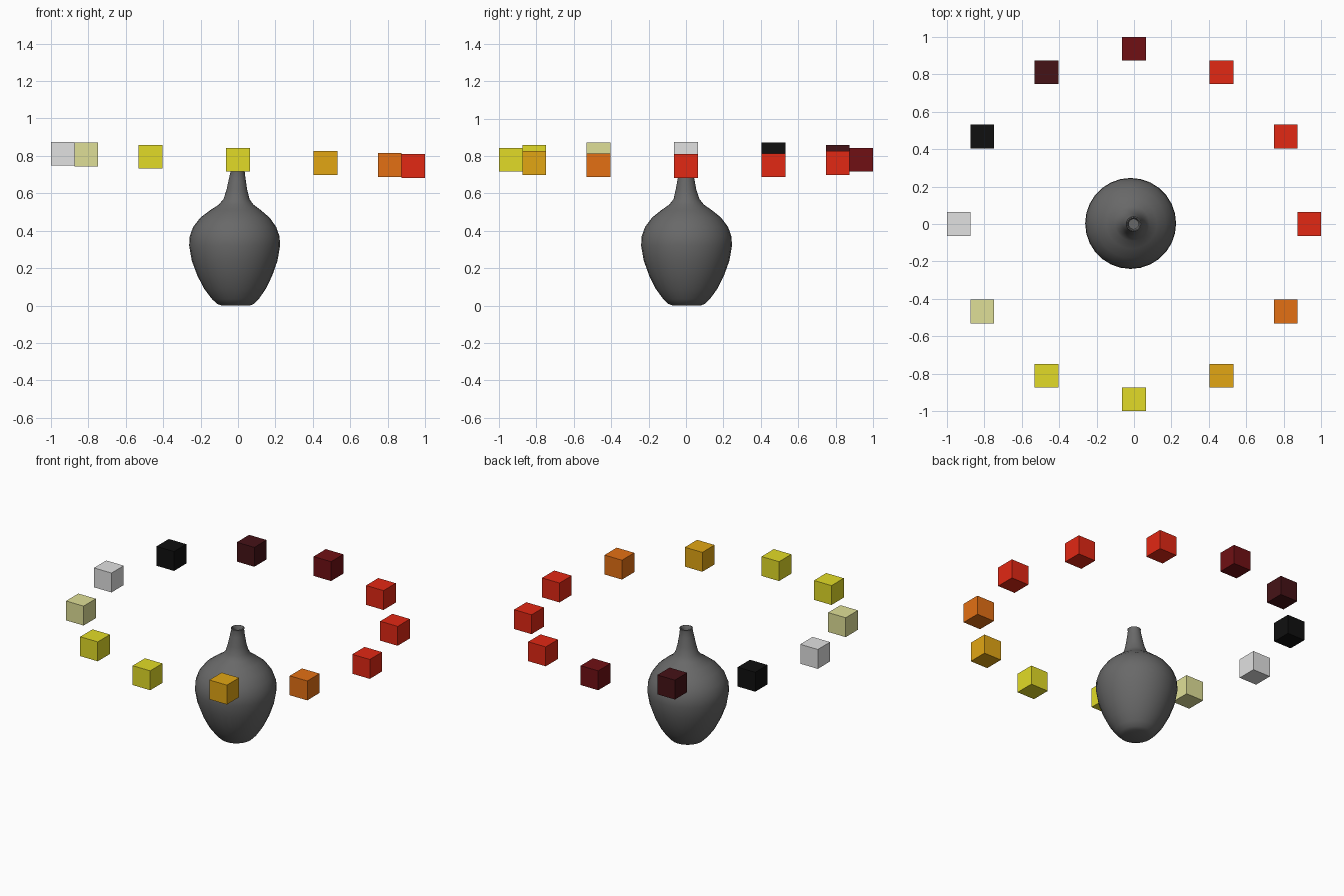
import bpy
import bmesh
from math import sin, cos, radians, tau, pi

cube = bpy.data.objects.get("Cube")
if cube:
    bpy.data.objects.remove(cube, do_unlink=True)


def material(name, r, g, b):
    m = bpy.data.materials.new(name)
    m.use_nodes = True
    m.diffuse_color = (r, g, b, 1)
    bsdf = next(n for n in m.node_tree.nodes if n.type == 'BSDF_PRINCIPLED')
    bsdf.inputs["Base Color"].default_value = (r, g, b, 1)
    return m


def finish(name, bm, mat):
    bmesh.ops.recalc_face_normals(bm, faces=bm.faces)
    mesh = bpy.data.meshes.new(name)
    bm.to_mesh(mesh)
    bm.free()
    mesh.materials.append(mat)
    obj = bpy.data.objects.new(name, mesh)
    bpy.context.collection.objects.link(obj)
    return obj


grey = material("vase grey", 0.14, 0.14, 0.14)
red = material("red", 0.76, 0.021, 0.007)
dark_red = material("dark red", 0.16, 0.005, 0.007)
maroon = material("maroon", 0.06, 0.006, 0.008)
black = material("black", 0.005, 0.005, 0.005)
silver = material("light grey", 0.75, 0.75, 0.75)
khaki = material("khaki", 0.74, 0.74, 0.31)
yellow = material("yellow", 0.76, 0.71, 0.02)
amber = material("amber", 0.76, 0.38, 0.007)
orange = material("orange", 0.77, 0.16, 0.007)

# Vase: stacked rings (radius, height, sideways lean), up the outside and down the inside
profile = [
    (0.075, 0.0, -0.012), (0.10, 0.01, -0.013), (0.125, 0.035, -0.014),
    (0.165, 0.09, -0.016), (0.20, 0.16, -0.017), (0.229, 0.24, -0.018),
    (0.243, 0.32, -0.018), (0.240, 0.37, -0.018), (0.222, 0.42, -0.018),
    (0.185, 0.47, -0.016), (0.135, 0.51, -0.013), (0.092, 0.54, -0.010),
    (0.069, 0.57, -0.008), (0.055, 0.62, -0.006), (0.044, 0.68, -0.004),
    (0.038, 0.715, -0.002), (0.040, 0.726, -0.001), (0.034, 0.728, -0.001),
    (0.026, 0.715, -0.002), (0.028, 0.66, -0.004), (0.04, 0.58, -0.008),
]
SIDES = 28
bm = bmesh.new()
rings = []
for r, z, lean in profile:
    rings.append([bm.verts.new((lean + r * cos(tau * i / SIDES),
                                0.003 * (z < 0.6) + r * sin(tau * i / SIDES), z))
                  for i in range(SIDES)])
for low, high in zip(rings, rings[1:]):
    for i in range(SIDES):
        j = (i + 1) % SIDES
        bm.faces.new((low[i], low[j], high[j], high[i]))
bm.faces.new(rings[0])
bm.faces.new(rings[-1])
vase = finish("vase", bm, grey)
bpy.context.view_layer.objects.active = vase
vase.select_set(True)
bpy.ops.object.shade_smooth_by_angle(angle=radians(50))
vase.select_set(False)

# Ring of cubes around the neck, dipping slightly toward +x
RADIUS, SIZE = 0.9365, 0.127
colours = [red, red, red, dark_red, maroon, black,
           silver, khaki, yellow, yellow, amber, orange]
for i, mat in enumerate(colours):
    x, y = RADIUS * cos(pi * i / 6), RADIUS * sin(pi * i / 6)
    bm = bmesh.new()
    bmesh.ops.create_cube(bm, size=SIZE)
    obj = finish(f"ring_cube_{i + 1}", bm, mat)
    obj.location = (x, y, 0.779 - 0.035 * x)
